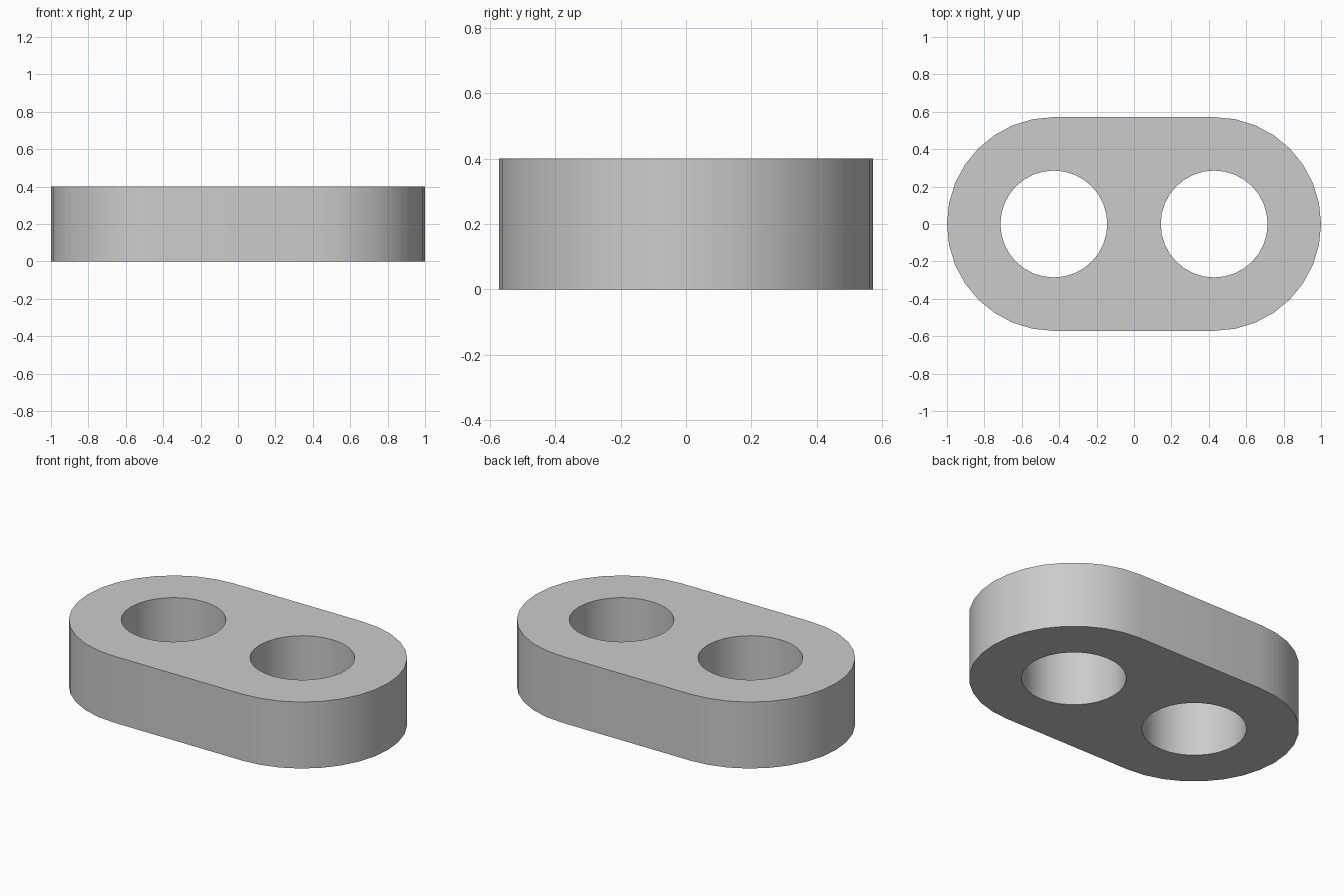
import bpy, bmesh
from math import pi, sin, cos, radians

if "Cube" in bpy.data.objects:
    bpy.data.objects.remove(bpy.data.objects["Cube"])

HEIGHT = 0.4
CENTRE = 0.4286      # x offset of each end centre
OUTER = 0.5714       # rounded end radius
HOLE = 0.2857        # hole radius
SEGMENTS = 32


def arc(cx, radius, start, steps):
    """Points on a circle, counter-clockwise from the start angle."""
    angles = [start + 2 * pi * i / SEGMENTS for i in range(steps)]
    return [(cx + radius * cos(a), radius * sin(a), 0) for a in angles]


def add_loop(bm, points):
    verts = [bm.verts.new(p) for p in points]
    return [bm.edges.new((v, verts[i - 1])) for i, v in enumerate(verts)]


# Plate profile: stadium outline with two round holes
bm = bmesh.new()
half = SEGMENTS // 2 + 1
edges = add_loop(bm, arc(CENTRE, OUTER, -pi / 2, half) + arc(-CENTRE, OUTER, pi / 2, half))
for side in (-1, 1):
    edges += add_loop(bm, arc(side * CENTRE, HOLE, 0, SEGMENTS))
bmesh.ops.triangle_fill(bm, edges=edges, use_beauty=True, normal=(0, 0, 1))

# Thicken the profile upwards
result = bmesh.ops.extrude_face_region(bm, geom=bm.faces[:], use_keep_orig=True)
top = [v for v in result["geom"] if isinstance(v, bmesh.types.BMVert)]
bmesh.ops.translate(bm, verts=top, vec=(0, 0, HEIGHT))
bmesh.ops.recalc_face_normals(bm, faces=bm.faces[:])

mesh = bpy.data.meshes.new("link_plate")
bm.to_mesh(mesh)
bm.free()
plate = bpy.data.objects.new("link_plate", mesh)
bpy.context.collection.objects.link(plate)

# Plain grey material
grey = bpy.data.materials.new("light_grey")
grey.use_nodes = True
colour = (0.6, 0.6, 0.6, 1)
grey.diffuse_color = colour
grey.node_tree.nodes["Principled BSDF"].inputs["Base Color"].default_value = colour
mesh.materials.append(grey)

# Smooth walls, sharp rims
bpy.ops.object.select_all(action="DESELECT")
plate.select_set(True)
bpy.context.view_layer.objects.active = plate
bpy.ops.object.shade_smooth_by_angle(angle=radians(30))
